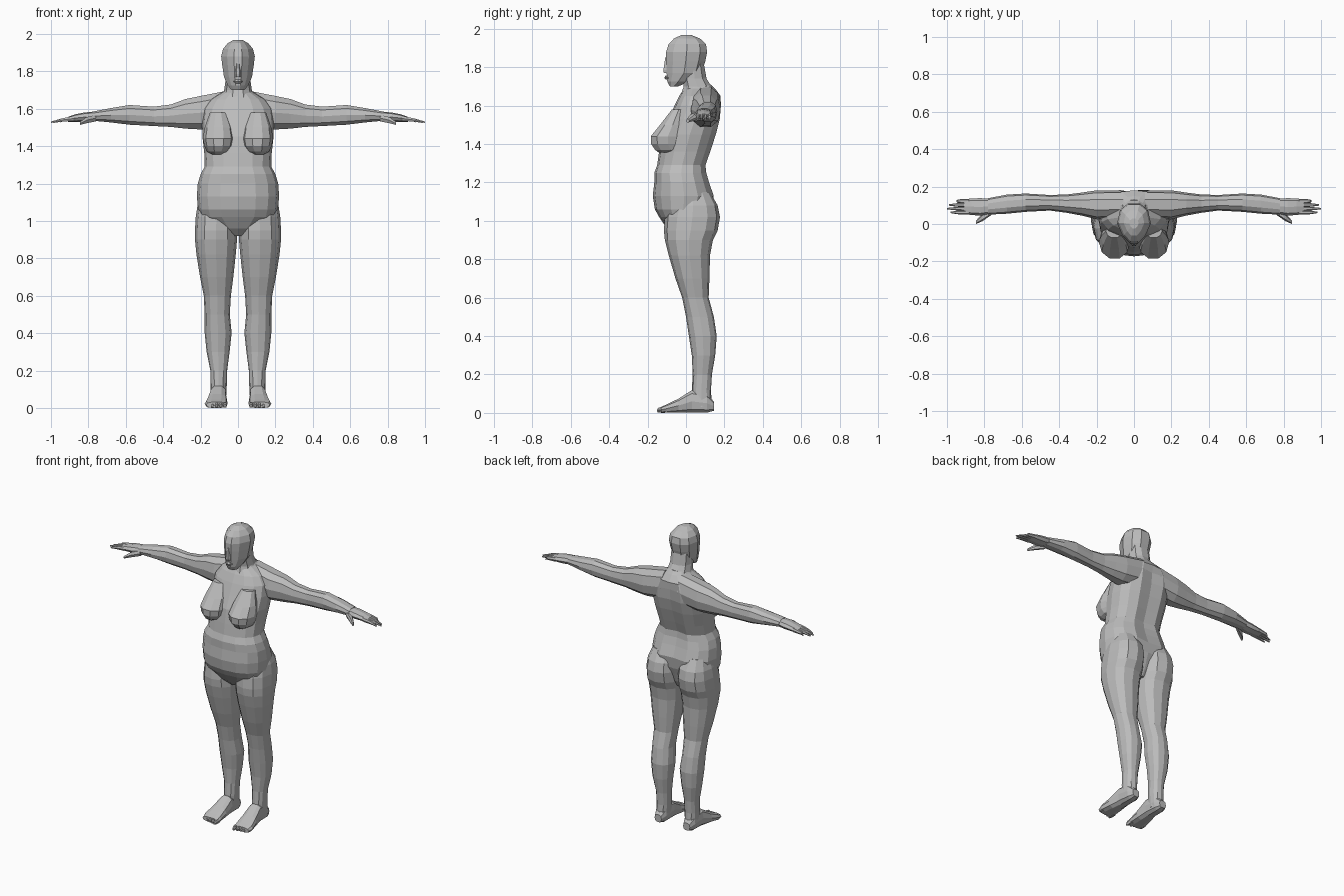
import bpy
import bmesh
import math

default_cube = bpy.data.objects.get("Cube")
if default_cube:
    bpy.data.objects.remove(default_cube, do_unlink=True)

# One plain clay grey for the whole figure
clay = bpy.data.materials.new("clay_grey")
clay.use_nodes = True
clay_colour = (0.5, 0.5, 0.5, 1)
clay.diffuse_color = clay_colour
clay.node_tree.nodes["Principled BSDF"].inputs["Base Color"].default_value = clay_colour


def bulge(value, power):
    """Superellipse version of a sine or cosine value."""
    return math.copysign(abs(value) ** (2 / power), value)


def place(axis, along, first, second):
    """Turn section coordinates into a point, for a loft along the given axis."""
    if axis == "X":
        return [along, first, second]
    if axis == "Y":
        return [first, along, second]
    return [first, second, along]


def loft(name, axis, sections, sides=12, power=2.3, side=1, tweak=None):
    """Skin rounded sections (along, first_min, first_max, second_min, second_max)."""
    bm = bmesh.new()
    rings = []
    for along, first_min, first_max, second_min, second_max in sections:
        ring = []
        for step in range(sides):
            angle = math.tau * step / sides
            across = bulge(math.cos(angle), power)
            deep = bulge(math.sin(angle), power)
            first = (first_min + first_max + (first_max - first_min) * across) / 2
            second = (second_min + second_max + (second_max - second_min) * deep) / 2
            point = place(axis, along, first, second)
            if tweak:
                point = tweak(point, across, deep)
            point[0] *= side
            ring.append(bm.verts.new(point))
        rings.append(ring)
    for lower, upper in zip(rings, rings[1:]):
        for step in range(sides):
            after = (step + 1) % sides
            bm.faces.new((lower[step], lower[after], upper[after], upper[step]))
    bm.faces.new(rings[0])
    bm.faces.new(rings[-1])
    bmesh.ops.recalc_face_normals(bm, faces=bm.faces)
    mesh = bpy.data.meshes.new(name)
    bm.to_mesh(mesh)
    bm.free()
    mesh.materials.append(clay)
    part = bpy.data.objects.new(name, mesh)
    bpy.context.collection.objects.link(part)
    return part


def centred(rows):
    """Expand (height, half_width, front, back) rows to full sections."""
    return [(height, -half, half, front, back) for height, half, front, back in rows]


def spine_groove(point, across, deep):
    """Sink the middle of the back between the waist and the shoulders."""
    if deep > 0.99 and 1.1 < point[2] < 1.62:
        point[1] -= 0.02
    return point


def face_taper(point, across, deep):
    """Narrow the front of the head into a wedge-shaped face."""
    if deep < -0.2:
        point[0] *= 1 + 0.35 * deep
    return point


# Torso with a full belly and a narrower waist fold
torso_rows = [
    (.92, .03, -.06, .08), (.96, .12, -.1, .1), (1.02, .2, -.14, .12),
    (1.06, .213, -.162, .135), (1.13, .22, -.173, .155), (1.2, .215, -.165, .13),
    (1.25, .2, -.165, .115), (1.29, .178, -.15, .11), (1.36, .18, -.14, .135),
    (1.45, .19, -.125, .165), (1.53, .192, -.09, .185), (1.6, .185, -.06, .19),
    (1.65, .15, -.035, .18), (1.69, .08, -.01, .15), (1.71, .06, 0, .13),
]
loft("torso", "Z", centred(torso_rows), sides=16, tweak=spine_groove)

# Neck
neck_rows = [
    (1.6, .1, -.04, .17), (1.66, .082, -.03, .165), (1.7, .074, -.015, .135),
    (1.74, .068, -.02, .11), (1.82, .066, -.02, .095),
]
loft("neck", "Z", centred(neck_rows), sides=10)

# Head
head_rows = [
    (1.7, .035, -.085, -.04), (1.725, .055, -.1, .02), (1.77, .075, -.105, .085),
    (1.83, .084, -.108, .105), (1.88, .09, -.108, .115), (1.92, .08, -.095, .108),
    (1.95, .055, -.065, .075), (1.967, .025, -.025, .03),
]
loft("head", "Z", centred(head_rows), sides=10, tweak=face_taper)

# Nose and lips
nose_rows = [(1.77, .017, -.118, -.08), (1.785, .018, -.12, -.08), (1.85, .008, -.11, -.08)]
loft("nose", "Z", centred(nose_rows), sides=6, power=2)
lip_rows = [(1.735, .015, -.105, -.07), (1.745, .025, -.113, -.07), (1.757, .015, -.107, -.07)]
loft("lips", "Z", centred(lip_rows), sides=8, power=2)

breast_sections = [
    (1.355, .08, .14, -.145, 0), (1.37, .05, .165, -.165, 0),
    (1.4, .028, .18, -.186, 0), (1.44, .02, .188, -.188, 0),
    (1.5, .03, .178, -.138, 0), (1.58, .06, .15, -.075, 0),
]

# Buttock, thigh, knee, calf and ankle
leg_sections = [
    (1.15, .05, .19, -.06, .125), (1.08, .012, .217, -.09, .165),
    (1.02, .005, .226, -.11, .177), (.95, .004, .23, -.115, .165),
    (.9, .005, .23, -.11, .14), (.82, .012, .222, -.09, .125),
    (.7, .025, .203, -.055, .122), (.6, .038, .183, -.02, .118),
    (.5, .044, .178, 0, .145), (.4, .034, .178, .015, .16),
    (.3, .045, .168, .03, .152), (.2, .058, .148, .035, .135),
    (.12, .06, .146, .03, .13), (.03, .065, .145, .03, .135),
]

foot_sections = [
    (.145, .08, .13, .01, .06), (.11, .065, .146, 0, .1), (.03, .062, .15, 0, .12),
    (-.04, .058, .165, 0, .075), (-.1, .055, .178, 0, .045), (-.13, .06, .17, 0, .032),
]

# Shoulder to wrist, then the flattened palm
arm_sections = [
    (.06, .03, .18, 1.5, 1.7), (.2, .025, .18, 1.485, 1.672),
    (.28, .045, .168, 1.49, 1.655), (.36, .06, .158, 1.5, 1.625),
    (.45, .072, .155, 1.505, 1.613), (.58, .065, .163, 1.512, 1.622),
    (.68, .055, .157, 1.525, 1.605), (.78, .05, .138, 1.535, 1.585),
]
palm_sections = [
    (.76, .055, .135, 1.537, 1.585), (.82, .045, .138, 1.53, 1.58),
    (.87, .048, .137, 1.53, 1.57), (.91, .055, .13, 1.53, 1.556),
]
thumb_sections = [
    (.76, .05, .08, 1.53, 1.57), (.81, .015, .055, 1.52, 1.557),
    (.845, 0, .018, 1.512, 1.53),
]

# Finger centre line and tip, from index to little finger
finger_tips = {"index": (.062, .98), "middle": (.082, 1.0), "ring": (.102, .99), "little": (.122, .95)}

for side_name, side in (("left", 1), ("right", -1)):
    loft(side_name + "_breast", "Z", breast_sections, sides=10, power=2.1, side=side)
    loft(side_name + "_leg", "Z", leg_sections, sides=12, side=side)
    loft(side_name + "_foot", "Y", foot_sections, sides=10, power=2.8, side=side)
    loft(side_name + "_arm", "X", arm_sections, sides=10, side=side)
    loft(side_name + "_palm", "X", palm_sections, sides=8, side=side)
    loft(side_name + "_thumb", "X", thumb_sections, sides=6, side=side)
    for finger, (middle, tip) in finger_tips.items():
        finger_sections = [
            (.88, middle - .012, middle + .012, 1.533, 1.562),
            (.94, middle - .01, middle + .01, 1.53, 1.55),
            (tip, middle - .004, middle + .004, 1.524, 1.532),
        ]
        loft(side_name + "_" + finger + "_finger", "X", finger_sections, sides=6, side=side)
    # Row of toes, longest at the big toe
    for toe in range(5):
        inner = .058 + toe * .022
        reach = -.152 + toe * .006
        toe_sections = [
            (-.1, inner, inner + .023, 0, .036),
            (reach + .01, inner + .002, inner + .021, 0, .03),
            (reach, inner + .006, inner + .017, .004, .018),
        ]
        loft(side_name + "_toe", "Y", toe_sections, sides=6, side=side)
